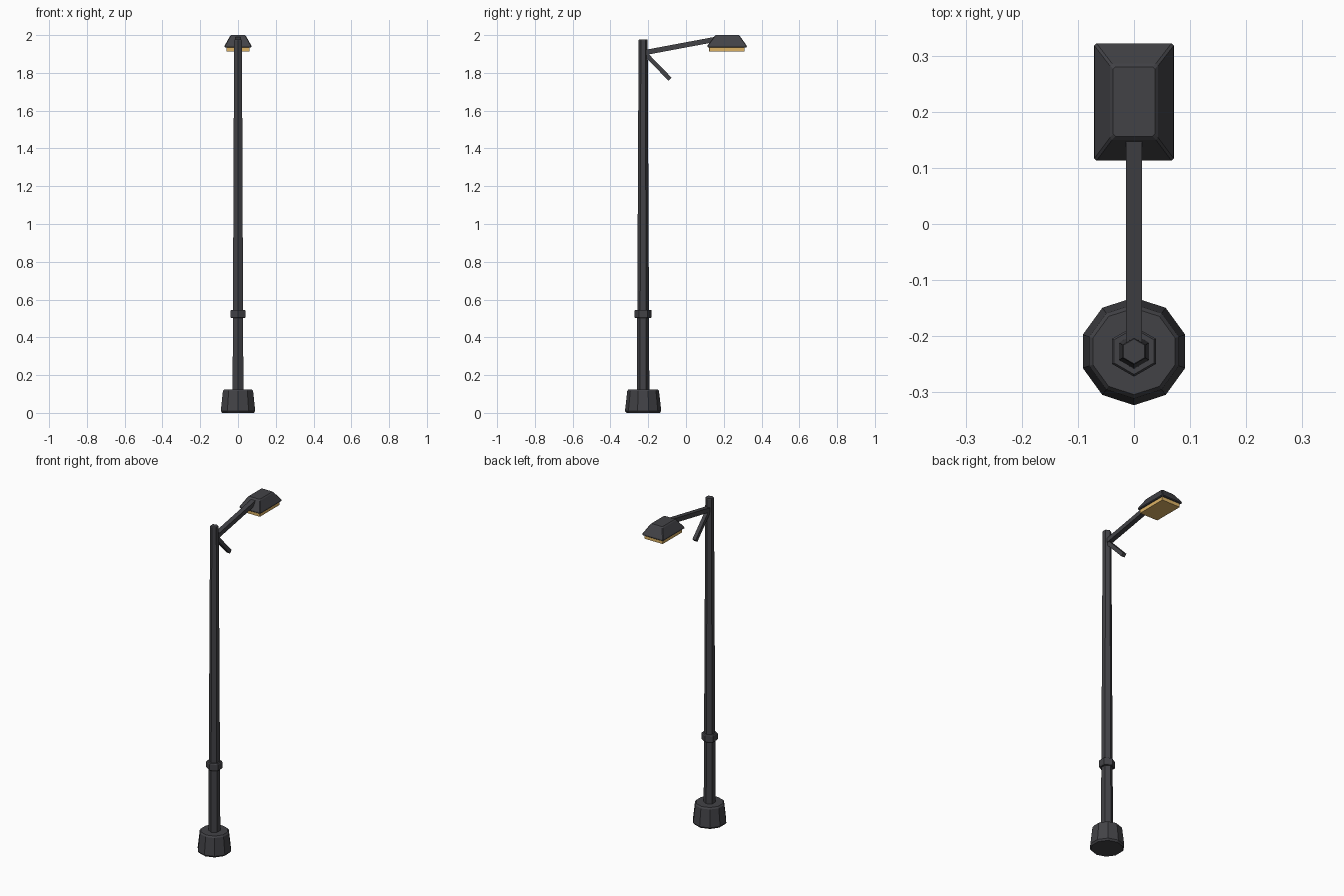
import bpy, math
from mathutils import Vector

if "Cube" in bpy.data.objects:
    bpy.data.objects.remove(bpy.data.objects["Cube"])


def material(name, rgb):
    m = bpy.data.materials.new(name)
    m.diffuse_color = (*rgb, 1)
    m.use_nodes = True
    m.node_tree.nodes["Principled BSDF"].inputs["Base Color"].default_value = m.diffuse_color
    return m


DARK = material("dark_metal", (0.055, 0.055, 0.062))
GLOW = material("warm_lens", (0.72, 0.45, 0.13))
POLE_Y = -0.227


def make(name, verts, faces, mat):
    me = bpy.data.meshes.new(name)
    me.from_pydata(verts, [], faces)
    me.materials.append(mat)
    ob = bpy.data.objects.new(name, me)
    bpy.context.collection.objects.link(ob)
    return ob


def loft(name, rings, mat):
    """Join equal-length rings, listed bottom to top, and cap both ends."""
    n = len(rings[0])
    verts = [v for r in rings for v in r]
    faces = [tuple(reversed(range(n))), tuple(range(len(verts) - n, len(verts)))]
    for k in range(len(rings) - 1):
        for i in range(n):
            j = (i + 1) % n
            faces.append((k * n + i, k * n + j, k * n + n + j, k * n + n + i))
    return make(name, verts, faces, mat)


def turned(name, sides, profile, mat):
    """Low-poly turned part around the pole axis, one corner facing front."""
    rings = []
    for r, z in profile:
        rings.append([(r * math.cos(a), POLE_Y + r * math.sin(a), z)
                      for a in (2 * math.pi * i / sides - math.pi / 2
                                for i in range(sides))])
    return loft(name, rings, mat)


def box_rings(name, levels, chamfer, mat):
    """Stack of corner-cut rectangles: half width, y min, y max, z."""
    rings = []
    for w, a, b, z in levels:
        c = chamfer
        rings.append([(-w + c, a, z), (w - c, a, z), (w, a + c, z), (w, b - c, z),
                      (w - c, b, z), (-w + c, b, z), (-w, b - c, z), (-w, a + c, z)])
    return loft(name, rings, mat)


def bar(name, start, end, width, thick, mat):
    """Rectangular bar between two (y, z) points."""
    s, e = Vector((0, *start)), Vector((0, *end))
    d = (e - s).normalized()
    up = Vector((0, -d.z, d.y)) * thick / 2
    side = Vector((width / 2, 0, 0))
    rings = [[p - side + up, p + side + up, p + side - up, p - side - up]
             for p in (s, e)]
    return loft(name, rings, mat)


# Footing, pole and collar
turned("base", 10, [(0.088, 0), (0.096, 0.010), (0.084, 0.116), (0.077, 0.125)], DARK)
turned("pole", 6, [(0.033, 0.11), (0.024, 1.972), (0.022, 1.976)], DARK)
turned("collar", 6, [(0.041, 0.502), (0.045, 0.507), (0.045, 0.541), (0.041, 0.546)], DARK)

# Arm and its short strut
bar("arm", (POLE_Y, 1.906), (0.153, 1.977), 0.029, 0.027, DARK)
bar("strut", (POLE_Y + 0.01, 1.903), (-0.085, 1.767), 0.022, 0.023, DARK)

# Lamp head with lens beneath
box_rings("lamp_head", [(0.066, 0.118, 0.317, 1.934), (0.071, 0.113, 0.322, 1.938),
                        (0.070, 0.114, 0.321, 1.945), (0.043, 0.150, 0.286, 1.994),
                        (0.037, 0.156, 0.280, 2.0)], 0.004, DARK)
box_rings("lens", [(0.061, 0.123, 0.311, 1.913), (0.061, 0.123, 0.311, 1.936)], 0.001, GLOW)
